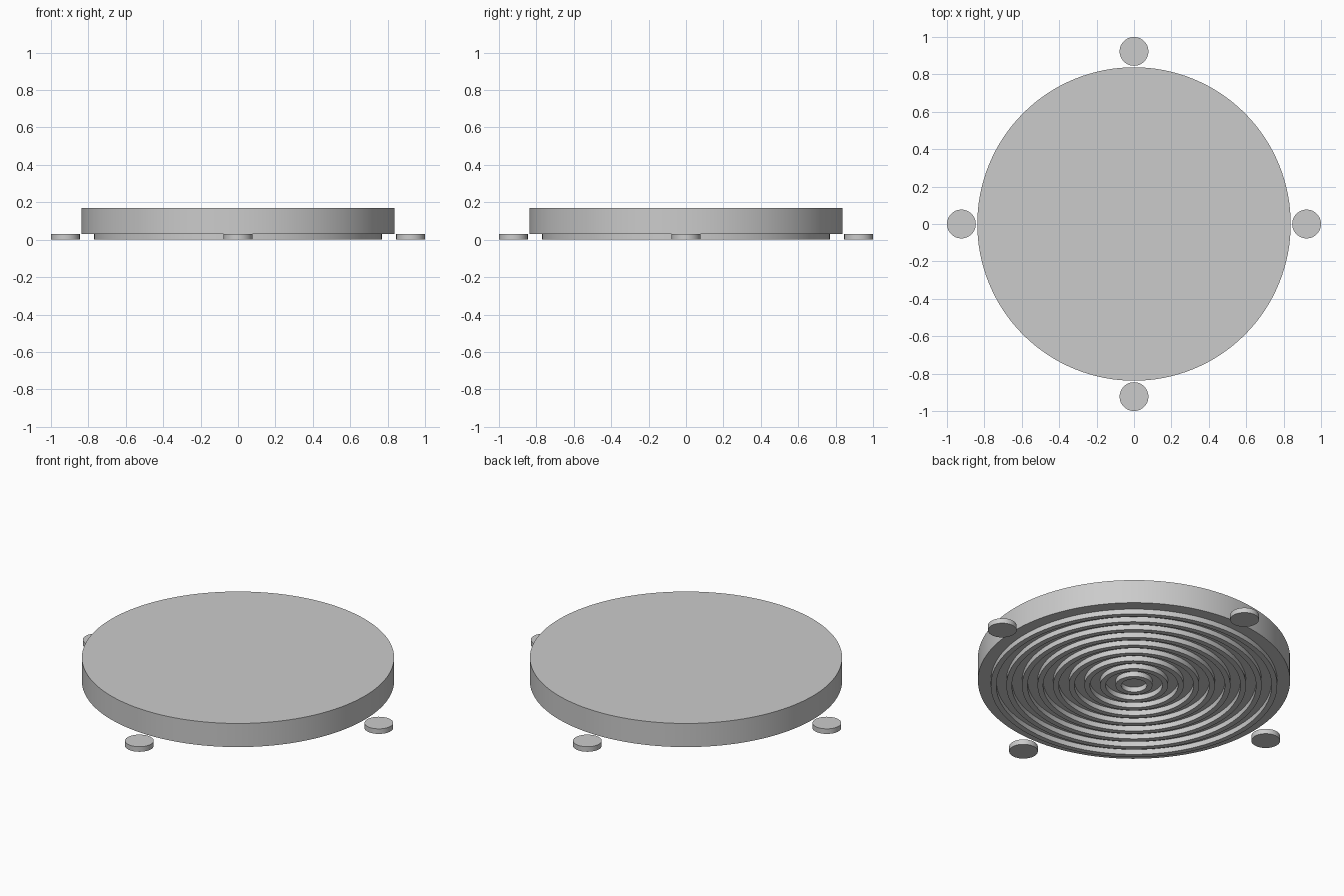
import bpy, bmesh
from math import cos, sin, tau, pi

cube = bpy.data.objects.get("Cube")
if cube:
    bpy.data.objects.remove(cube, do_unlink=True)

DISC_R, GAP, TOP = 0.838, 0.03, 0.17
RINGS, RING_W = 9, 0.03
FOOT_R = 0.077

grey = bpy.data.materials.new("light_grey")
grey.use_nodes = True
grey.diffuse_color = (0.6, 0.6, 0.6, 1)
grey.node_tree.nodes["Principled BSDF"].inputs["Base Color"].default_value = grey.diffuse_color


def finish(bm, name):
    bmesh.ops.recalc_face_normals(bm, faces=bm.faces)
    mesh = bpy.data.meshes.new(name)
    bm.to_mesh(mesh)
    bm.free()
    mesh.materials.append(grey)
    obj = bpy.data.objects.new(name, mesh)
    bpy.context.collection.objects.link(obj)
    bpy.ops.object.select_all(action="DESELECT")
    obj.select_set(True)
    bpy.context.view_layer.objects.active = obj
    bpy.ops.object.shade_smooth_by_angle(angle=pi / 6)
    return obj


def cylinder(name, radius, z0, z1, x=0, y=0, sides=96):
    bm = bmesh.new()
    bmesh.ops.create_cone(bm, cap_ends=True, segments=sides, radius1=radius,
                          radius2=radius, depth=z1 - z0)
    bmesh.ops.translate(bm, verts=bm.verts, vec=(x, y, (z0 + z1) / 2))
    return finish(bm, name)


def ring(name, inner, outer, z0, z1, sides=96):
    # Sweep a rectangular section around the z axis
    bm = bmesh.new()
    section = [(inner, z0), (outer, z0), (outer, z1), (inner, z1)]
    loops = [[bm.verts.new((r * cos(tau * i / sides), r * sin(tau * i / sides), z))
              for r, z in section] for i in range(sides)]
    for i in range(sides):
        a, b = loops[i], loops[(i + 1) % sides]
        for j in range(4):
            k = (j + 1) % 4
            bm.faces.new((a[j], b[j], b[k], a[k]))
    return finish(bm, name)


# Main plate
cylinder("plate", DISC_R, GAP, TOP, sides=128)

# Concentric ridges on the underside
for n in range(1, RINGS + 1):
    mid = n * DISC_R / (RINGS + 1)
    ring(f"underside_ring_{n}", mid - RING_W / 2, mid + RING_W / 2, 0, GAP)

# Four feet around the rim
reach = 1 - FOOT_R
for name, x, y in (("left", 1, 0), ("right", -1, 0), ("front", 0, -1), ("back", 0, 1)):
    cylinder(f"{name}_foot", FOOT_R, 0, GAP, x * reach, y * reach, sides=48)
